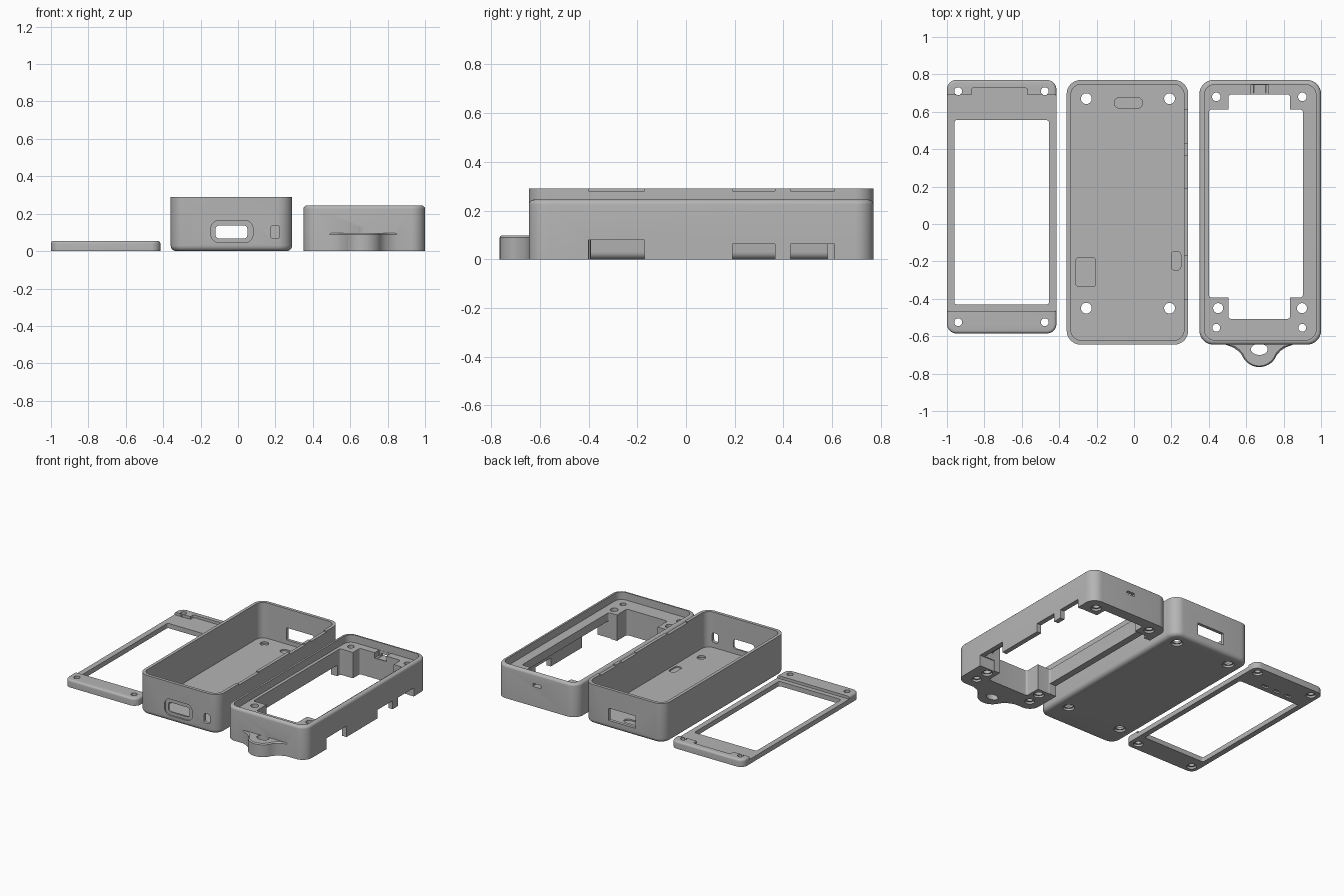
import bpy, bmesh, math

if "Cube" in bpy.data.objects:
    bpy.data.objects.remove(bpy.data.objects["Cube"])

gray = bpy.data.materials.new("matte_gray")
gray.diffuse_color = (0.46, 0.46, 0.46, 1)
gray.use_nodes = True
gray.node_tree.nodes["Principled BSDF"].inputs["Base Color"].default_value = gray.diffuse_color


def loft(name, rings, along="z"):
    """Closed solid through a stack of equal-length (points, height) rings."""
    bm = bmesh.new()
    loops = []
    for pts, h in rings:
        loops.append([bm.verts.new((u, h, v) if along == "y" else (u, v, h)) for u, v in pts])
    n = len(loops[0])
    for a, b in zip(loops, loops[1:]):
        for i in range(n):
            j = (i + 1) % n
            bm.faces.new((a[i], a[j], b[j], b[i]))
    bm.faces.new(loops[0][::-1])
    bm.faces.new(loops[-1])
    bmesh.ops.recalc_face_normals(bm, faces=bm.faces)
    me = bpy.data.meshes.new(name)
    bm.to_mesh(me)
    bm.free()
    me.materials.append(gray)
    ob = bpy.data.objects.new(name, me)
    bpy.context.collection.objects.link(ob)
    return ob


def rounded(u0, u1, v0, v1, r, seg=8):
    """Rounded rectangle outline."""
    r = max(r, 0.002)
    pts = []
    corners = ((u1 - r, v1 - r), (u0 + r, v1 - r), (u0 + r, v0 + r), (u1 - r, v0 + r))
    for k, (cu, cv) in enumerate(corners):
        for i in range(seg + 1):
            a = math.pi / 2 * (k + i / seg)
            pts.append((cu + r * math.cos(a), cv + r * math.sin(a)))
    return pts


def slab(name, u0, u1, v0, v1, h0, h1, r=0.004, low=0, high=0, along="z"):
    """Rounded box, with optional rounded lower and upper rims."""
    def ring(inset, h):
        return rounded(u0 + inset, u1 - inset, v0 + inset, v1 - inset, r - inset), h
    rings = []
    steps = [math.pi / 2 * i / 5 for i in range(6)]
    if low:
        rings += [ring(low * (1 - math.sin(a)), h0 + low * (1 - math.cos(a))) for a in steps]
    else:
        rings.append(ring(0, h0))
    if high:
        rings += [ring(high * (1 - math.cos(a)), h1 - high * (1 - math.sin(a))) for a in steps]
    else:
        rings.append(ring(0, h1))
    return loft(name, rings, along)


def disc(u, v, ru, rv, h0, h1):
    pts = [(u + ru * math.cos(i * math.pi / 12), v + rv * math.sin(i * math.pi / 12)) for i in range(24)]
    return loft("cutter", [(pts, h0), (pts, h1)])


def combine(ob, tool, op="DIFFERENCE"):
    m = ob.modifiers.new("bool", "BOOLEAN")
    m.operation, m.solver, m.object = op, "EXACT", tool
    bpy.context.view_layer.objects.active = ob
    bpy.ops.object.modifier_apply(modifier=m.name)
    bpy.data.objects.remove(tool, do_unlink=True)


def cut(ob, *args, **kw):
    combine(ob, slab("cutter", *args, **kw))


def screw_hole(ob, x, y, r, sink=0.04):
    combine(ob, disc(x, y, r, r, -0.1, 0.4))
    combine(ob, disc(x, y, sink, sink, -0.1, 0.015))


def smooth(ob):
    bpy.ops.object.select_all(action="DESELECT")
    ob.select_set(True)
    bpy.context.view_layer.objects.active = ob
    bpy.ops.object.shade_smooth_by_angle(angle=math.radians(30))


# Side button notches shared by both case halves
NOTCHES = ((-0.40, -0.17, 0.08), (0.19, 0.365, 0.062), (0.43, 0.61, 0.062))

# Screen cover: window frame with raised ends
cover = slab("screen_cover", -1, -0.415, -0.585, 0.77, 0, 0.055, r=0.05, high=0.015)
cut(cover, -1.1, -0.3, -0.465, 0.69, 0.035, 0.1)
cut(cover, -0.87, -0.57, 0.6, 0.727, 0.035, 0.1, r=0.012)
cut(cover, -0.96, -0.455, -0.43, 0.555, -0.1, 0.1, r=0.012)
for x in (-0.94, -0.477):
    for y in (-0.525, 0.71):
        screw_hole(cover, x, y, 0.021, 0.033)
for x in (-0.83, -0.73, -0.63):
    cut(cover, x - 0.025, x + 0.025, 0.59, 0.615, -0.1, 0.012)

# Bottom case: open tray
tray = slab("bottom_case", -0.36, 0.29, -0.645, 0.77, 0, 0.29, r=0.075, low=0.03)
cut(tray, -0.337, 0.267, -0.622, 0.747, 0.03, 0.4, r=0.055)
for x in (-0.255, 0.19):
    for y in (-0.45, 0.67):
        screw_hole(tray, x, y, 0.029)
# Shallow floor pockets
cut(tray, -0.105, 0.045, 0.62, 0.675, 0.02, 0.1, r=0.025)
cut(tray, -0.31, -0.205, -0.335, -0.18, 0.02, 0.1, r=0.015)
cut(tray, 0.2, 0.25, -0.245, -0.148, 0.02, 0.1, r=0.015)
# Front port with recessed surround, small switch slot, rear port
cut(tray, -0.145, 0.08, 0.045, 0.165, -0.7, -0.635, r=0.045, along="y")
cut(tray, -0.12, 0.05, 0.067, 0.137, -0.7, -0.6, r=0.02, along="y")
cut(tray, 0.175, 0.222, 0.068, 0.137, -0.7, -0.6, r=0.012, along="y")
cut(tray, -0.13, 0.09, 0.06, 0.15, 0.7, 0.8, along="y")
for y0, y1, _ in NOTCHES:
    cut(tray, 0.25, 0.35, y0, y1, 0.281, 0.35)

# Top case: frame with screen ledge and screw posts
frame = slab("top_case", 0.35, 1.0, -0.645, 0.77, 0, 0.245, r=0.075, high=0.02)

# Lanyard lug, flared into the end wall
half = [(0.45, -0.636), (0.49, -0.645), (0.53, -0.66), (0.556, -0.678)]
arc = [(0.67 + 0.1 * math.cos(a), -0.665 + 0.1 * math.sin(a))
       for a in (math.radians(200 + 140 * i / 14) for i in range(15))]
outline = half + arc + [(1.34 - x, y) for x, y in reversed(half)]
small = [(0.67 + (x - 0.67) * 0.94, y + 0.006 if y < -0.65 else y) for x, y in outline]
lug = loft("lug", [(outline, 0), (outline, 0.09), (small, 0.098)])
combine(frame, lug, "UNION")
combine(frame, disc(0.67, -0.67, 0.045, 0.03, -0.1, 0.13))

# Screen recess and stepped window leaving corner posts
cut(frame, 0.377, 0.973, -0.62, 0.745, 0.19, 0.4, r=0.055)
cut(frame, 0.505, 0.835, -0.507, 0.692, -0.1, 0.3, r=0.015)
cut(frame, 0.40, 0.903, -0.393, 0.612, -0.1, 0.3, r=0.015)
cut(frame, 0.85, 0.965, -0.393, 0.612, -0.1, 0.13, r=0.005)
# Button notches on one side, one long notch on the other
for y0, y1, h in NOTCHES:
    cut(frame, 0.88, 1.1, y0, y1, -0.1, h)
cut(frame, 0.3, 0.45, -0.39, 0.58, -0.1, 0.08)
# Rear pocket and slot
cut(frame, 0.625, 0.72, 0.65, 0.744, 0.15, 0.22)
cut(frame, 0.64, 0.705, 0.145, 0.168, 0.7, 0.8, along="y")
for x in (0.44, 0.90):
    screw_hole(frame, x, -0.555, 0.021, 0.033)
    screw_hole(frame, x, 0.68, 0.023, 0.035)
for x in (0.45, 0.898):
    screw_hole(frame, x, -0.45, 0.027, 0.036)

for part in (cover, tray, frame):
    smooth(part)
